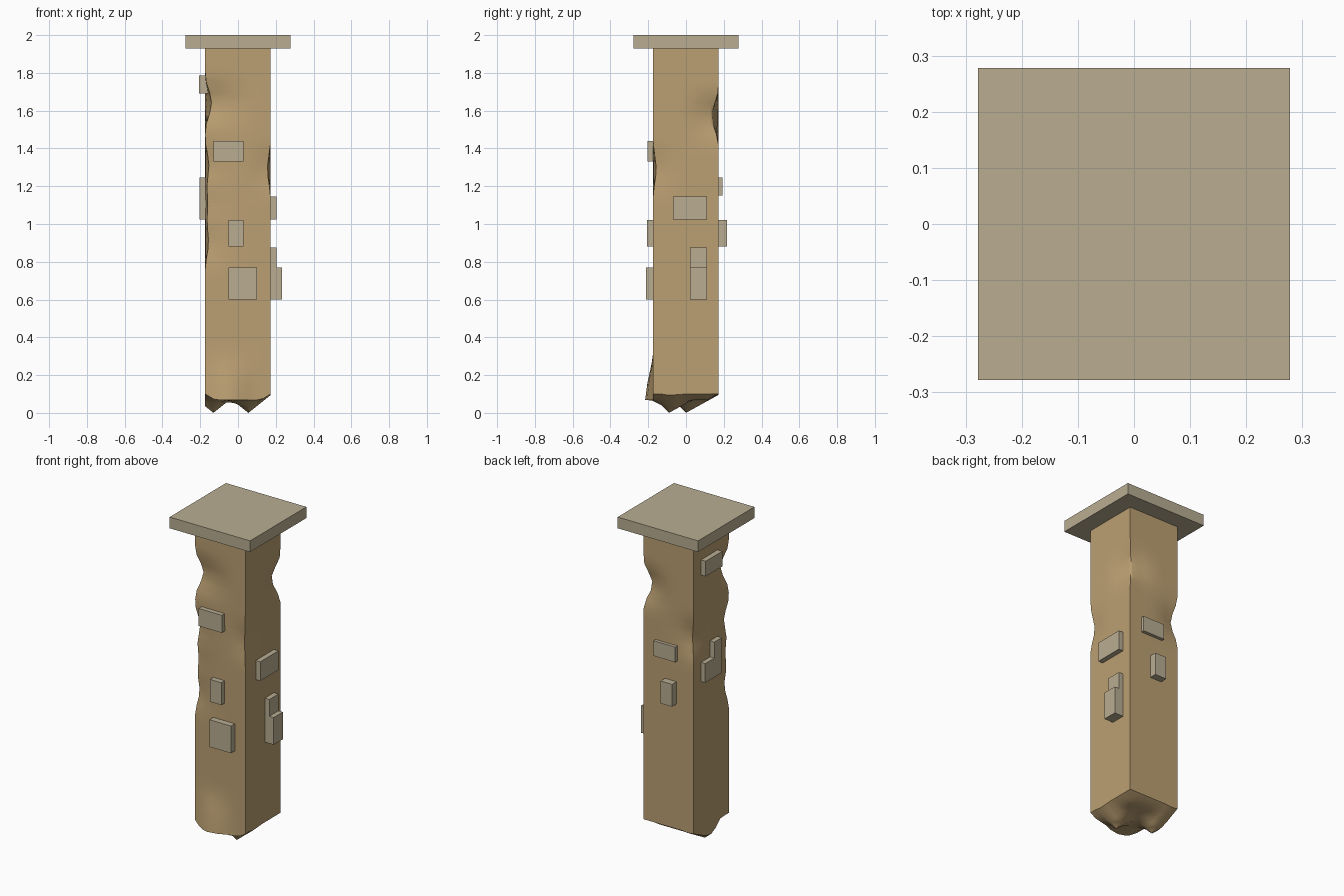
import bpy, bmesh
from math import hypot
from mathutils import Vector

if "Cube" in bpy.data.objects:
    bpy.data.objects.remove(bpy.data.objects["Cube"])


def material(name, color):
    m = bpy.data.materials.new(name)
    m.diffuse_color = (*color, 1)
    m.use_nodes = True
    m.node_tree.nodes["Principled BSDF"].inputs["Base Color"].default_value = m.diffuse_color
    return m


SHAFT = material("warm_stone", (0.50, 0.35, 0.17))
PALE = material("pale_stone", (0.49, 0.42, 0.29))


def box_bmesh(lo, hi):
    bm = bmesh.new()
    bmesh.ops.create_cube(bm, size=1)
    for v in bm.verts:
        v.co = Vector([(a + b) / 2 + c * (b - a) for a, b, c in zip(lo, hi, v.co)])
    return bm


def finish(bm, name, mat):
    bmesh.ops.recalc_face_normals(bm, faces=bm.faces)
    me = bpy.data.meshes.new(name)
    bm.to_mesh(me)
    bm.free()
    ob = bpy.data.objects.new(name, me)
    bpy.context.collection.objects.link(ob)
    me.materials.append(mat)
    return ob


def box(name, lo, hi):
    return finish(box_bmesh(lo, hi), name, PALE)


# Square slab on top
box("cap_slab", (-0.278, -0.278, 1.93), (0.278, 0.278, 2.0))

# Weathered shaft: a box cut into a grid, then dented
L, H, BASE, TOP = -0.174, 0.172, 0.10, 1.935
bm = box_bmesh((L, L, BASE), (H, H, TOP))
cuts = [(0, x) for x in (-0.13, -0.095, -0.06, 0, 0.055, 0.095, 0.135)]
cuts += [(1, y) for y in (-0.13, -0.09, -0.045, 0, 0.04, 0.085, 0.13)]
cuts += [(2, BASE + 0.055 * i) for i in range(1, 33)]
for axis, at in cuts:
    co, no = Vector(), Vector()
    co[axis], no[axis] = at, 1
    bmesh.ops.bisect_plane(bm, geom=bm.verts[:] + bm.edges[:] + bm.faces[:],
                           plane_co=co, plane_no=no)


def fade(t):
    t = max(0.0, 1 - abs(t))
    return t * t * (3 - 2 * t)


# Corner dents: x side, y side, centre z, half height, depth, reach
DENTS = [(-1, -1, 1.64, 0.15, 0.034, 0.28),
         (-1, -1, 1.31, 0.14, 0.020, 0.16),
         (-1, -1, 1.10, 0.20, 0.014, 0.16),
         (-1, -1, 0.90, 0.14, 0.018, 0.16),
         (1, 1, 1.57, 0.15, 0.036, 0.20),
         (1, -1, 1.29, 0.15, 0.016, 0.14),
         (-1, 1, 1.31, 0.16, 0.027, 0.16)]
# Points of the broken foot
TIPS = [(-0.13, 0.0), (0.055, -0.09)]
for v in bm.verts:
    x, y, z = v.co
    on_x = x < L + 1e-4 or x > H - 1e-4
    on_y = y < L + 1e-4 or y > H - 1e-4
    for sx, sy, cz, hz, depth, reach in DENTS:
        d = hypot(x - (H if sx > 0 else L), y - (H if sy > 0 else L))
        k = depth * fade((z - cz) / hz) * fade(d / reach)
        if on_x and sx * x > 0:
            v.co.x -= sx * k
        if on_y and sy * y > 0:
            v.co.y -= sy * k
    # Bulge flaring out at the bottom of the front face
    if y < L + 1e-4:
        v.co.y -= 0.043 * fade((x + 0.05) / 0.15) * max(0, 1 - (z - BASE) / 0.2)
    if z < BASE + 1e-4:
        sides = max(0, min(1, (0.172 - abs(x)) / 0.05))
        back = max(0, min(1, (0.172 - y) / 0.05))
        drop = 0.032 * sides * back
        for tx, ty in TIPS:
            reach_y = 0.18 if y > ty else 0.10
            drop = max(drop, 0.1 * (1 - hypot((x - tx) / 0.125, (y - ty) / reach_y)))
        v.co.z -= drop
shaft = finish(bm, "weathered_shaft", SHAFT)
bpy.context.view_layer.objects.active = shaft
shaft.select_set(True)
bpy.ops.object.shade_smooth_by_angle(angle=0.7)

# Raised bricks: (low, high along the face), (low z, high z), outer position
IN = 0.15
BRICKS = {
    "front": [(-0.13, 0.03, 1.33, 1.44, -0.203), (-0.05, 0.03, 0.88, 1.02, -0.207),
              (-0.05, 0.10, 0.60, 0.77, -0.212)],
    "back": [(-0.06, 0.09, 1.15, 1.245, 0.192), (-0.055, 0.025, 0.88, 1.02, 0.216)],
    "right": [(-0.07, 0.11, 1.025, 1.145, 0.203), (0.02, 0.11, 0.765, 0.875, 0.203),
              (0.02, 0.11, 0.60, 0.77, 0.233)],
    "left": [(-0.065, 0.10, 1.69, 1.785, -0.206), (-0.063, 0.10, 1.025, 1.145, -0.203),
             (-0.063, 0.01, 1.14, 1.245, -0.203)],
}
for side, bricks in BRICKS.items():
    for i, (a, b, z0, z1, out) in enumerate(bricks):
        n0, n1 = sorted((out, IN if out > 0 else -IN))
        name = f"{side}_brick_{i + 1}"
        if side in ("front", "back"):
            box(name, (a, n0, z0), (b, n1, z1))
        else:
            box(name, (n0, a, z0), (n1, b, z1))
